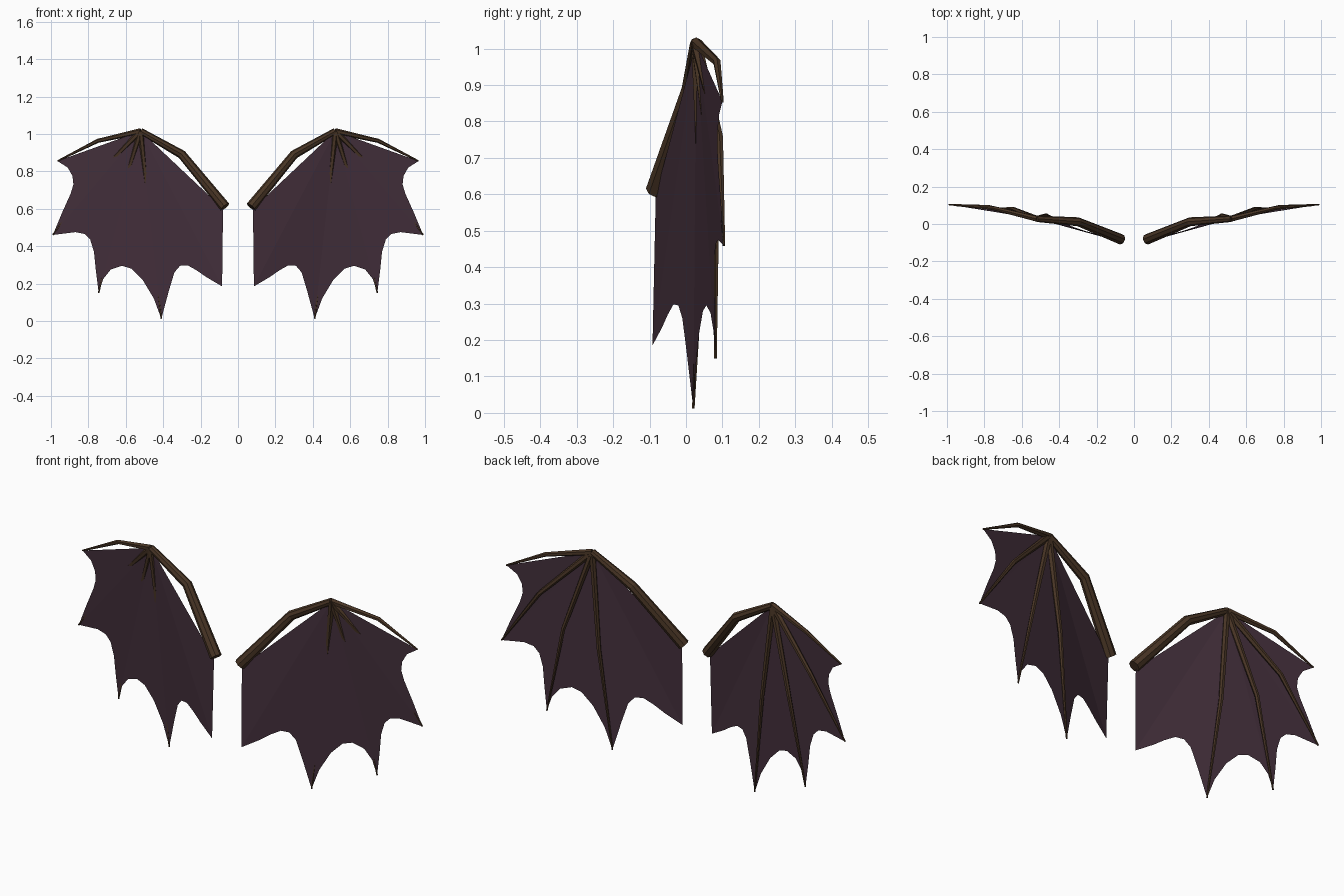
import bpy, bmesh
from math import cos, sin, pi
from mathutils import Vector

if "Cube" in bpy.data.objects:
    bpy.data.objects.remove(bpy.data.objects["Cube"])


def material(name, rgb):
    m = bpy.data.materials.new(name)
    m.diffuse_color = (*rgb, 1)
    m.use_nodes = True
    m.node_tree.nodes["Principled BSDF"].inputs["Base Color"].default_value = m.diffuse_color
    return m


BONE = material("dark_bone", (0.065, 0.035, 0.018))
SKIN = material("wing_skin", (0.055, 0.028, 0.043))


def finish(name, bm, mat):
    """Turn a bmesh into a part mirrored to both sides."""
    me = bpy.data.meshes.new(name)
    bm.to_mesh(me)
    bm.free()
    me.materials.append(mat)
    ob = bpy.data.objects.new(name, me)
    bpy.context.collection.objects.link(ob)
    ob.modifiers.new("mirror", 'MIRROR').use_mirror_merge = False
    return ob


def tube(name, points, radii, sides=8):
    """Tapered faceted tube along a path."""
    pts = [Vector(p) for p in points]
    bm = bmesh.new()
    rings = []
    for i, (p, r) in enumerate(zip(pts, radii)):
        d = Vector()
        if i > 0:
            d += (p - pts[i - 1]).normalized()
        if i < len(pts) - 1:
            d += (pts[i + 1] - p).normalized()
        d.normalize()
        u = d.cross(Vector((0, 1, 0))).normalized()
        v = d.cross(u)
        rings.append([bm.verts.new(p + r * (cos(a) * u + sin(a) * v))
                      for a in (2 * pi * k / sides for k in range(sides))])
    for a, b in zip(rings, rings[1:]):
        for k in range(sides):
            n = (k + 1) % sides
            bm.faces.new((a[k], a[n], b[n], b[k]))
    bm.faces.new(rings[0])
    bm.faces.new(rings[-1])
    bmesh.ops.recalc_face_normals(bm, faces=bm.faces)
    return finish(name, bm, BONE)


# Key points of the right-hand wing
wrist = (0.52, 0.028, 1.015)
root = (0.08, -0.083, 0.60)
tips = [(0.965, 0.10, 0.855), (0.99, 0.104, 0.46), (0.745, 0.081, 0.15),
        (0.41, 0.02, 0.012), (0.085, -0.092, 0.185)]

# Arm bone from shoulder to wrist
tube("arm_bone", [(0.07, -0.082, 0.61), (0.30, 0.012, 0.89), wrist],
     [0.029, 0.024, 0.017])

# Finger bones, bowed away from the skin
mids = [(0.75, 0.085, 0.963), (0.78, 0.092, 0.755),
        (0.65, 0.082, 0.60), (0.47, 0.046, 0.53)]
for i, mid in enumerate(mids):
    tube(f"finger_bone_{i + 1}", [wrist, mid, tips[i]], [0.016, 0.011, 0.004], 6)

# Scalloped hem between successive tips (x, z)
scallops = [
    [(0.91, 0.82), (0.885, 0.775), (0.88, 0.73), (0.895, 0.68), (0.94, 0.58)],
    [(0.87, 0.475), (0.82, 0.465), (0.79, 0.435), (0.77, 0.37), (0.76, 0.27)],
    [(0.72, 0.225), (0.68, 0.275), (0.62, 0.295), (0.57, 0.28), (0.51, 0.22), (0.45, 0.12)],
    [(0.37, 0.16), (0.34, 0.26), (0.31, 0.295), (0.27, 0.298), (0.22, 0.27), (0.17, 0.235)],
]

# Skin: a fan of flat panels spreading from the wrist
bm = bmesh.new()
w = Vector(wrist)
centre = bm.verts.new(w)
hem = [bm.verts.new(tips[0])]
for a, b, curve in zip(tips, tips[1:], scallops):
    n = (Vector(a) - w).cross(Vector(b) - w)
    for x, z in curve:
        y = w.y - (n.x * (x - w.x) + n.z * (z - w.z)) / n.y
        hem.append(bm.verts.new((x, y, z)))
    hem.append(bm.verts.new(b))
hem.append(bm.verts.new(root))
for p, q in zip(hem, hem[1:]):
    bm.faces.new((centre, p, q))
finish("wing_skin", bm, SKIN)
